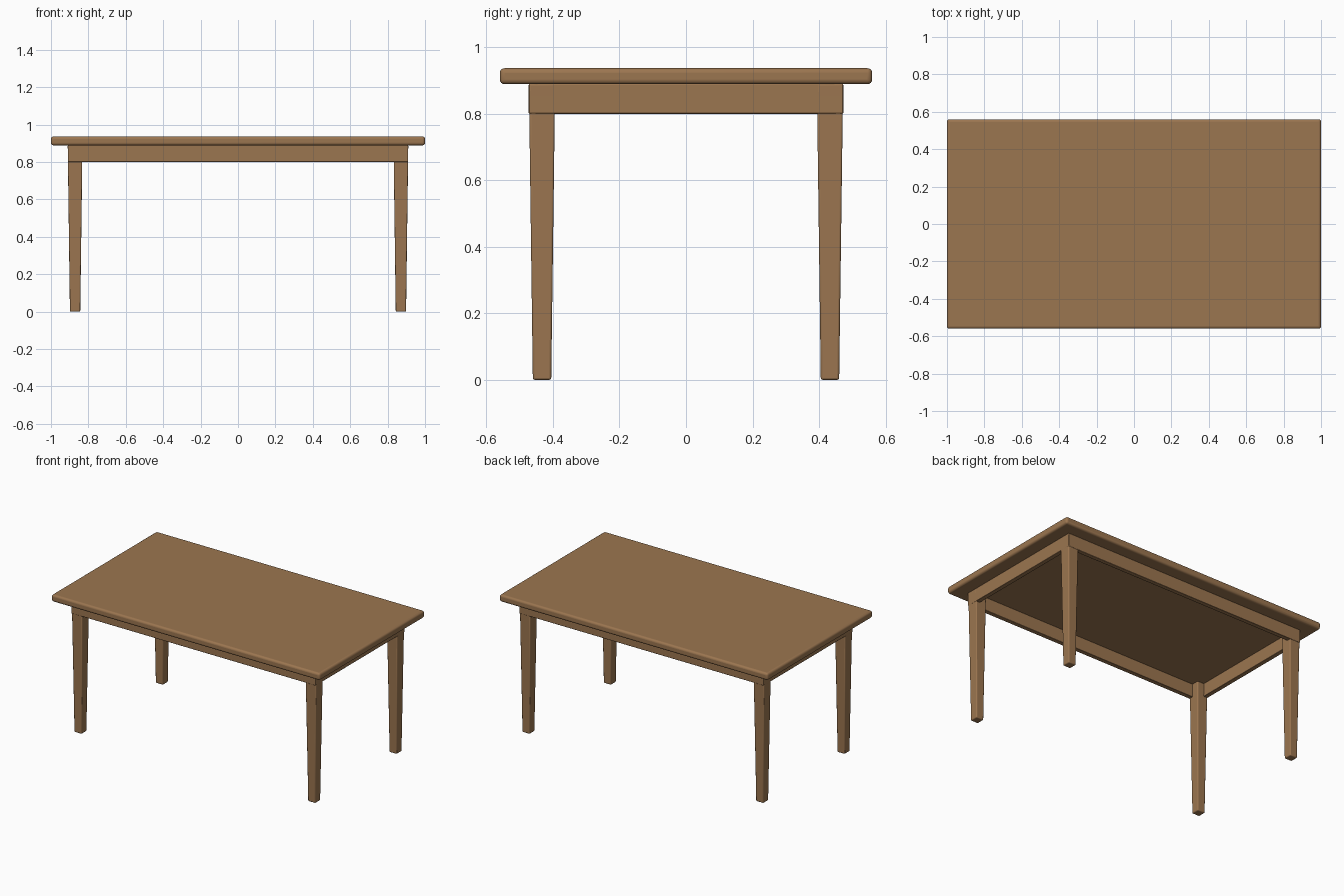
import bpy, bmesh, math

if "Cube" in bpy.data.objects:
    bpy.data.objects.remove(bpy.data.objects["Cube"])

wood = bpy.data.materials.new("wood")
wood.diffuse_color = (0.33, 0.18, 0.08, 1)
wood.use_nodes = True
wood.node_tree.nodes["Principled BSDF"].inputs["Base Color"].default_value = wood.diffuse_color


def block(name, center, size, bevel, segments=3, bottom_scale=1.0):
    """Rounded box whose lower end can be tapered."""
    bm = bmesh.new()
    bmesh.ops.create_cube(bm, size=1)
    for v in bm.verts:
        s = bottom_scale if v.co.z < 0 else 1.0
        v.co.x *= size[0] * s
        v.co.y *= size[1] * s
        v.co.z *= size[2]
    mesh = bpy.data.meshes.new(name)
    bm.to_mesh(mesh)
    bm.free()
    obj = bpy.data.objects.new(name, mesh)
    obj.location = center
    bpy.context.collection.objects.link(obj)
    mesh.materials.append(wood)
    mod = obj.modifiers.new("bevel", "BEVEL")
    mod.width = bevel
    mod.segments = segments
    bpy.ops.object.select_all(action='DESELECT')
    obj.select_set(True)
    bpy.context.view_layer.objects.active = obj
    bpy.ops.object.shade_smooth_by_angle(angle=math.radians(35))
    return obj


# Table top
block("table_top", (0, 0, 0.913), (2.0, 1.12, 0.048), 0.014, 4)

# Tapered legs
for sy, depth in ((-1, "front"), (1, "back")):
    for sx, side in ((-1, "left"), (1, "right")):
        block(f"{depth}_{side}_leg", (sx * 0.871, sy * 0.433, 0.4455),
              (0.079, 0.079, 0.891), 0.006, 3, 0.70)

# Apron rails under the top
T, H, Z = 0.03, 0.09, 0.845
for s, depth in ((-1, "front"), (1, "back")):
    block(f"{depth}_apron", (0, s * (0.473 - T / 2), Z), (1.82, T, H), 0.003, 2)
for s, side in ((-1, "left"), (1, "right")):
    block(f"{side}_apron", (s * (0.91 - T / 2), 0, Z), (T, 0.946, H), 0.003, 2)
